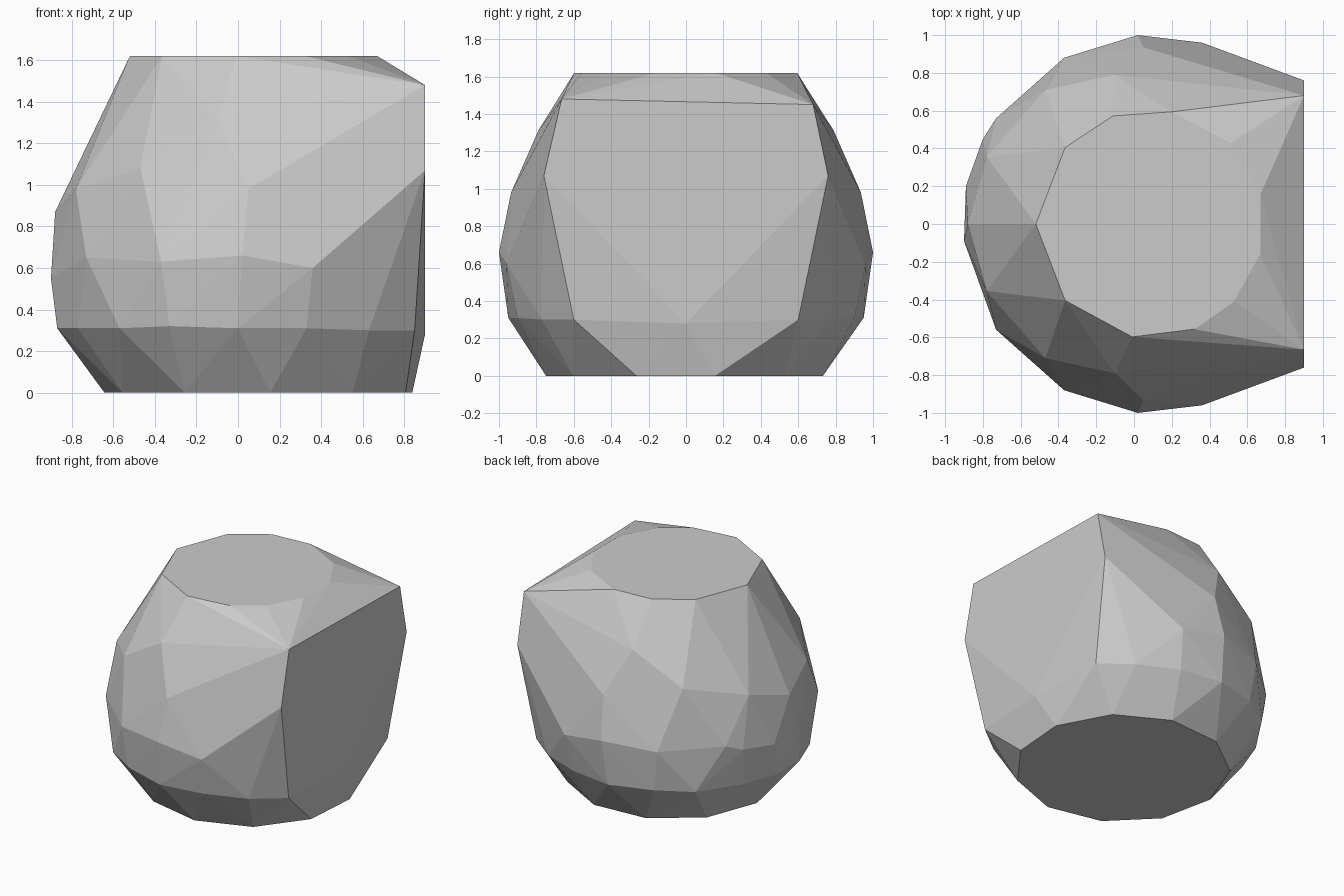
import bpy
import bmesh
from math import cos, sin, radians

default = bpy.data.objects.get("Cube")
if default:
    bpy.data.objects.remove(default, do_unlink=True)


def make_material(name, value):
    mat = bpy.data.materials.new(name)
    mat.use_nodes = True
    colour = (value, value, value, 1.0)
    mat.diffuse_color = colour
    mat.node_tree.nodes["Principled BSDF"].inputs["Base Color"].default_value = colour
    return mat


def ring(centre_x, radius, height, angles):
    """Points of a flat cut, at the given angles around the vertical."""
    return [(centre_x + radius * cos(radians(a)), radius * sin(radians(a)), height)
            for a in angles]


def both_sides(points):
    """Each point and its mirror image across the front-back plane."""
    return [(x, side * y, z) for x, y, z in points for side in (-1, 1)]


# Flat top and flat base
top_cut = ring(0.085, 0.605, 1.62, (180, 138, 109, 79, 45, 15, -15, -43, -67, -99, -138))
base_cut = ring(0.105, 0.75, 0.0, [i * 360 / 11 + 12 for i in range(11)])

# Lower belt, where the base chamfer begins
lower_belt = both_sides([
    (0.85, 0.6, 0.3), (0.63, 0.77, 0.3), (0.33, 0.9, 0.31), (0, 0.95, 0.31),
    (-0.33, 0.86, 0.32), (-0.57, 0.7, 0.31), (-0.77, 0.4, 0.31), (-0.87, 0.13, 0.31),
])

# Widest belt
middle_belt = both_sides([
    (0.36, 0.96, 0.6), (0.02, 1.0, 0.66), (-0.37, 0.88, 0.63), (-0.73, 0.56, 0.65),
]) + [(-0.9, -0.09, 0.55), (-0.89, 0.2, 0.57), (-0.8, 0.45, 0.6)]

# Shoulder, leaning in to the top
shoulder = both_sides([
    (0.05, 0.935, 0.98), (-0.1, 0.79, 1.31), (-0.47, 0.71, 1.08), (-0.78, 0.355, 0.98),
]) + [(-0.88, 0, 0.87)]

# Sheared side: a flat wall with two raised corners
wall = both_sides([(0.9, 0.76, 1.07)]) + [
    (0.9, -0.665, 1.48), (0.9, 0.68, 1.45), (0.9, 0, 0.28)]

bm = bmesh.new()
for point in top_cut + base_cut + lower_belt + middle_belt + shoulder + wall:
    bm.verts.new(point)
hull = bmesh.ops.convex_hull(bm, input=bm.verts)
loose = {v for v in hull["geom_interior"] if isinstance(v, bmesh.types.BMVert)}
bmesh.ops.delete(bm, geom=list(loose), context='VERTS')
bmesh.ops.dissolve_limit(bm, angle_limit=radians(1), verts=bm.verts, edges=bm.edges)
bmesh.ops.recalc_face_normals(bm, faces=bm.faces)

mesh = bpy.data.meshes.new("boulder")
bm.to_mesh(mesh)
bm.free()
mesh.materials.append(make_material("stone_grey", 0.6))
boulder = bpy.data.objects.new("boulder", mesh)
bpy.context.collection.objects.link(boulder)
